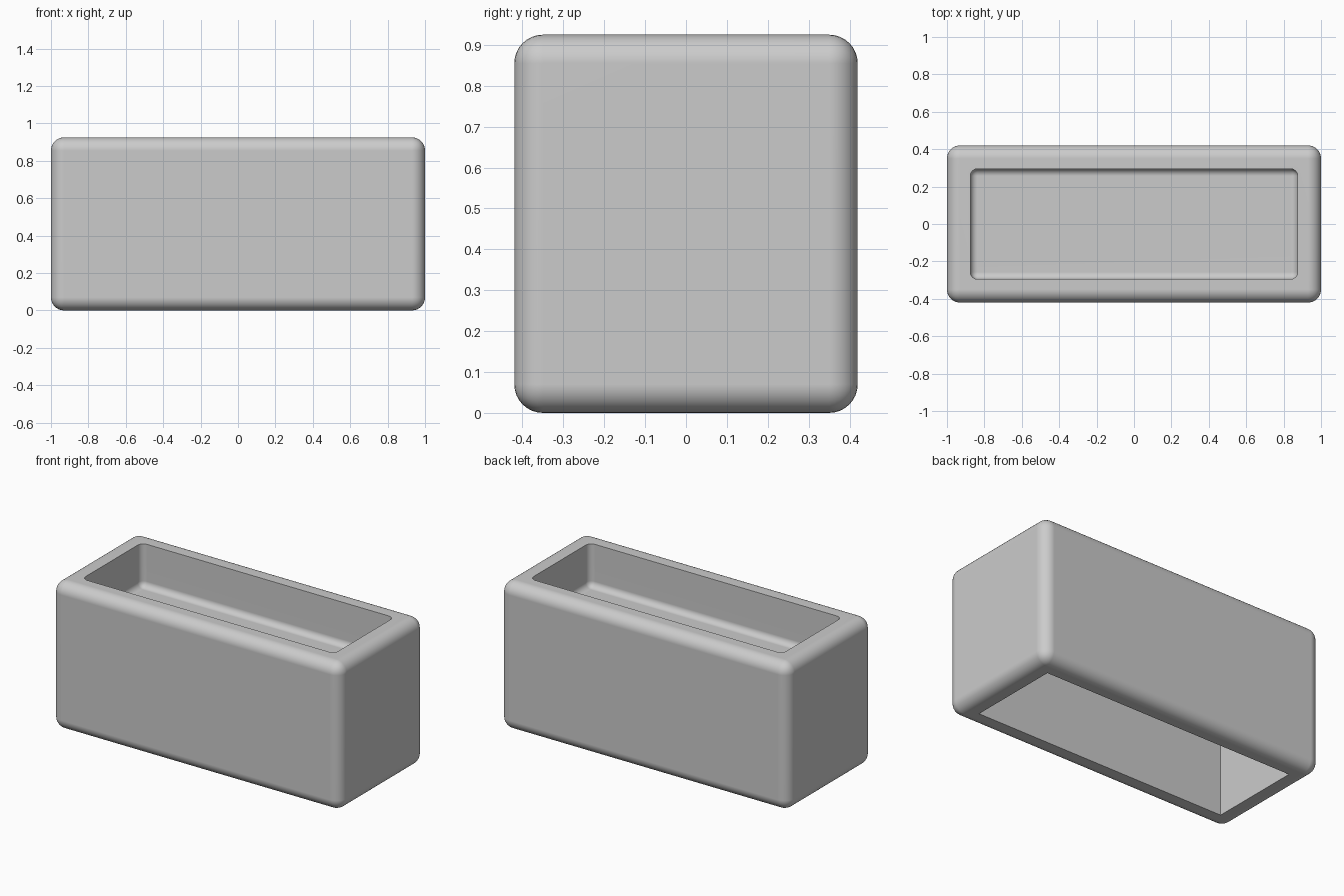
import bpy
import bmesh

if "Cube" in bpy.data.objects:
    bpy.data.objects.remove(bpy.data.objects["Cube"])

LENGTH, DEPTH, HEIGHT = 2.0, 0.84, 0.925
WALL = 0.125          # thickness of the side walls
TRAY_FLOOR = 0.655    # height of the upper recess floor
UNDERSIDE = 0.53      # height of the lower recess ceiling

grey = bpy.data.materials.new("light_grey")
grey.diffuse_color = (0.6, 0.6, 0.6, 1.0)
grey.use_nodes = True
grey.node_tree.nodes["Principled BSDF"].inputs["Base Color"].default_value = grey.diffuse_color


def rounded_box(name, sx, sy, z0, z1, radius=0.0, segments=8, keep_top_sharp=False):
    """Box from z0 to z1, with rounded edges if a radius is given."""
    bm = bmesh.new()
    bmesh.ops.create_cube(bm, size=1.0)
    for v in bm.verts:
        v.co = (v.co.x * sx, v.co.y * sy, z0 + (v.co.z + 0.5) * (z1 - z0))
    if radius:
        edges = [e for e in bm.edges
                 if not (keep_top_sharp and all(v.co.z > z1 - 1e-4 for v in e.verts))]
        bmesh.ops.bevel(bm, geom=edges, offset=radius, segments=segments,
                        profile=0.5, affect='EDGES')
    mesh = bpy.data.meshes.new(name)
    bm.to_mesh(mesh)
    bm.free()
    mesh.materials.append(grey)
    obj = bpy.data.objects.new(name, mesh)
    bpy.context.collection.objects.link(obj)
    return obj


# Outer body with soft edges all round
body = rounded_box("planter_body", LENGTH, DEPTH, 0, HEIGHT, 0.07)

# Upper recess with filleted corners and floor, lower recess with sharp corners
inner_x, inner_y = LENGTH - 2 * WALL, DEPTH - 2 * WALL
cutters = [
    rounded_box("upper_recess_cutter", inner_x, inner_y, TRAY_FLOOR, HEIGHT + 0.2,
                0.038, 6, keep_top_sharp=True),
    rounded_box("lower_recess_cutter", inner_x, inner_y, -0.2, UNDERSIDE),
]

bpy.context.view_layer.objects.active = body
body.select_set(True)
for cutter in cutters:
    cutter.hide_render = True
    cutter.select_set(False)
    mod = body.modifiers.new(cutter.name, 'BOOLEAN')
    mod.operation = 'DIFFERENCE'
    mod.solver = 'EXACT'
    mod.object = cutter
    bpy.ops.object.modifier_apply(modifier=mod.name)
for cutter in cutters:
    bpy.data.objects.remove(cutter, do_unlink=True)

# Smooth fillets, crisp rims, flat large faces
bpy.ops.object.shade_smooth_by_angle()
normals = body.modifiers.new("flat_faces", 'WEIGHTED_NORMAL')
normals.keep_sharp = True
